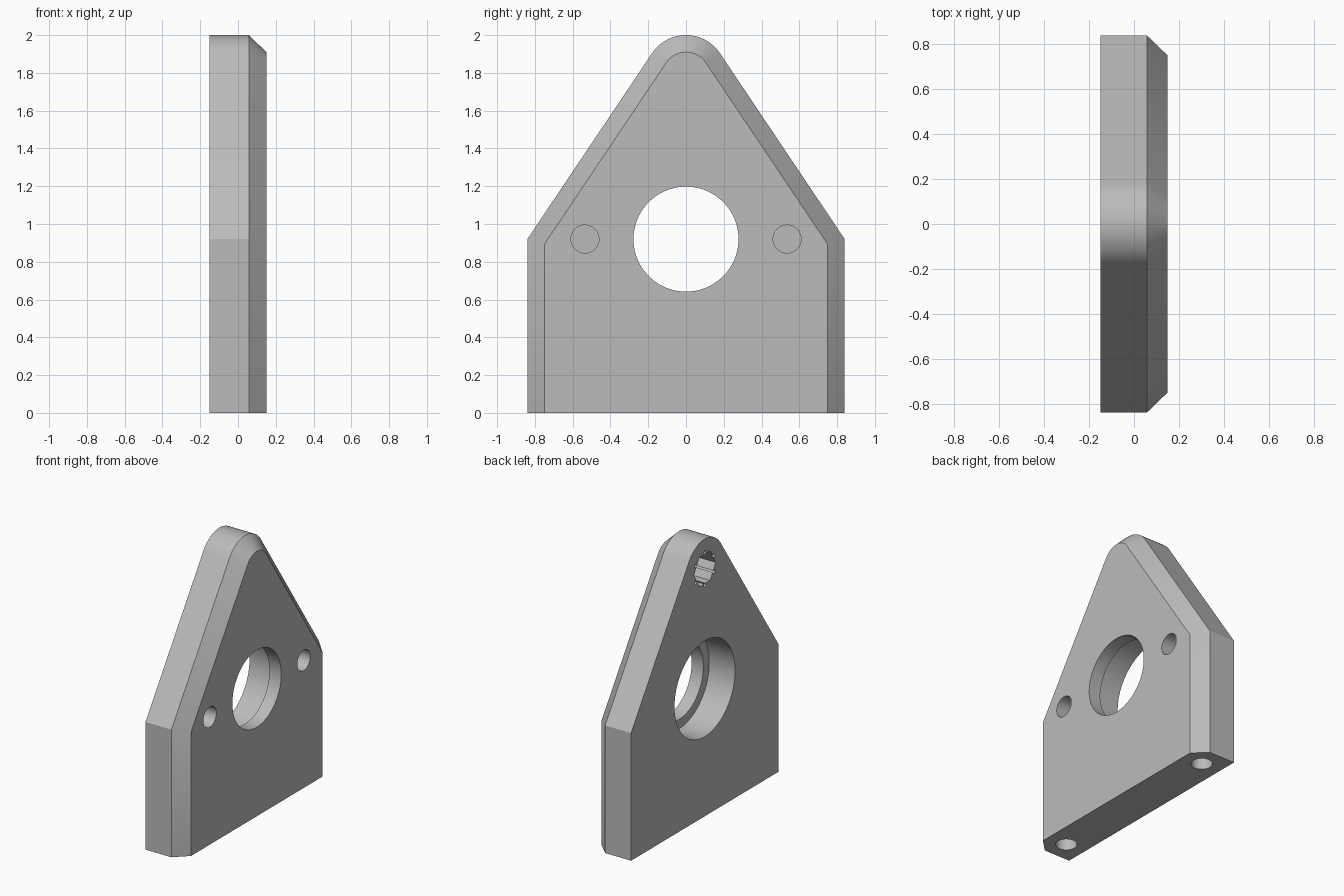
import bpy, bmesh, math
from mathutils import Matrix, Vector

cube = bpy.data.objects.get("Cube")
if cube:
    bpy.data.objects.remove(cube, do_unlink=True)

HALF_W, SHOULDER, APEX, R_TOP = 0.84, 0.92, 1.784, 0.216
X_BACK, X_CHAMFER, X_FACE, INSET = -0.15, 0.057, 0.15, 0.09

grey = bpy.data.materials.new("plain grey")
grey.use_nodes = True
grey.diffuse_color = (0.5, 0.5, 0.5, 1)
grey.node_tree.nodes["Principled BSDF"].inputs["Base Color"].default_value = (0.5, 0.5, 0.5, 1)

# Direction of the slanted side's normal, tangent to the rounded top
rise = APEX - SHOULDER
theta = math.atan2(-rise, HALF_W) + math.acos(R_TOP / math.hypot(HALF_W, rise))


def outline(x, inset):
    """Gabled outline with a rounded tip, pulled in by the inset except at the base."""
    r, w = R_TOP - inset, HALF_W - inset
    shoulder = APEX + (r - w * math.cos(theta)) / math.sin(theta)
    pts = [(w, 0), (w, shoulder)]
    steps = 24
    for i in range(steps + 1):
        a = theta + (math.pi - 2 * theta) * i / steps
        pts.append((r * math.cos(a), APEX + r * math.sin(a)))
    pts += [(-w, shoulder), (-w, 0)]
    return [Vector((x, y, z)) for y, z in pts]


def finish(bm, name):
    bmesh.ops.recalc_face_normals(bm, faces=bm.faces)
    mesh = bpy.data.meshes.new(name)
    bm.to_mesh(mesh)
    bm.free()
    mesh.materials.append(grey)
    obj = bpy.data.objects.new(name, mesh)
    bpy.context.collection.objects.link(obj)
    return obj


# Plate body with a chamfered border on one face
bm = bmesh.new()
loops = [[bm.verts.new(p) for p in outline(x, d)]
         for x, d in ((X_BACK, 0), (X_CHAMFER, 0), (X_FACE, INSET))]
bm.faces.new(loops[0])
bm.faces.new(loops[2])
for a, b in zip(loops, loops[1:]):
    for i in range(len(a)):
        j = (i + 1) % len(a)
        bm.faces.new((a[i], a[j], b[j], b[i]))
plate = finish(bm, "mounting_plate")


def drill(name, start, end, radius, sides=64):
    """Cut a straight prism-shaped hole between two points."""
    start, end = Vector(start), Vector(end)
    axis = end - start
    turn = Matrix.Rotation(math.pi / 2, 4, 'Y') if abs(axis.x) > abs(axis.z) else Matrix()
    bm = bmesh.new()
    bmesh.ops.create_cone(bm, cap_ends=True, segments=sides, radius1=radius,
                          radius2=radius, depth=axis.length,
                          matrix=Matrix.Translation((start + end) / 2) @ turn)
    cutter = finish(bm, name)
    cutter.hide_render = True
    mod = plate.modifiers.new(name, 'BOOLEAN')
    mod.operation, mod.solver, mod.object = 'DIFFERENCE', 'EXACT', cutter
    bpy.context.view_layer.update()
    mesh = bpy.data.meshes.new_from_object(plate.evaluated_get(bpy.context.evaluated_depsgraph_get()))
    plate.modifiers.clear()
    plate.data = mesh
    bpy.data.objects.remove(cutter, do_unlink=True)


# Central bore and wider counterbore from the back
drill("bore", (-0.3, 0, SHOULDER), (0.3, 0, SHOULDER), 0.278, 96)
drill("counterbore", (-0.3, 0, SHOULDER), (X_CHAMFER - 0.001, 0, SHOULDER), 0.345, 96)

# Blind holes in the face and in the base
for s in (-1, 1):
    drill("face_hole", (-0.05, s * 0.535, SHOULDER), (0.3, s * 0.535, SHOULDER), 0.074, 48)
    drill("base_hole", (0, s * 0.69, -0.1), (0, s * 0.69, 0.4), 0.07, 48)

# Hexagonal pocket with relieved corners in the back
drill("hex_pocket", (-0.3, 0, APEX), (0.05, 0, APEX), 0.123, 6)
for i in range(6):
    a = math.radians(30 + 60 * i)
    y, z = 0.118 * math.cos(a), APEX + 0.118 * math.sin(a)
    drill("corner_relief", (-0.3, y, z), (0.05, y, z), 0.013, 16)

plate.data.name = "mounting_plate"
bpy.ops.object.select_all(action='DESELECT')
plate.select_set(True)
bpy.context.view_layer.objects.active = plate
bpy.ops.object.shade_smooth_by_angle(angle=math.radians(25))
